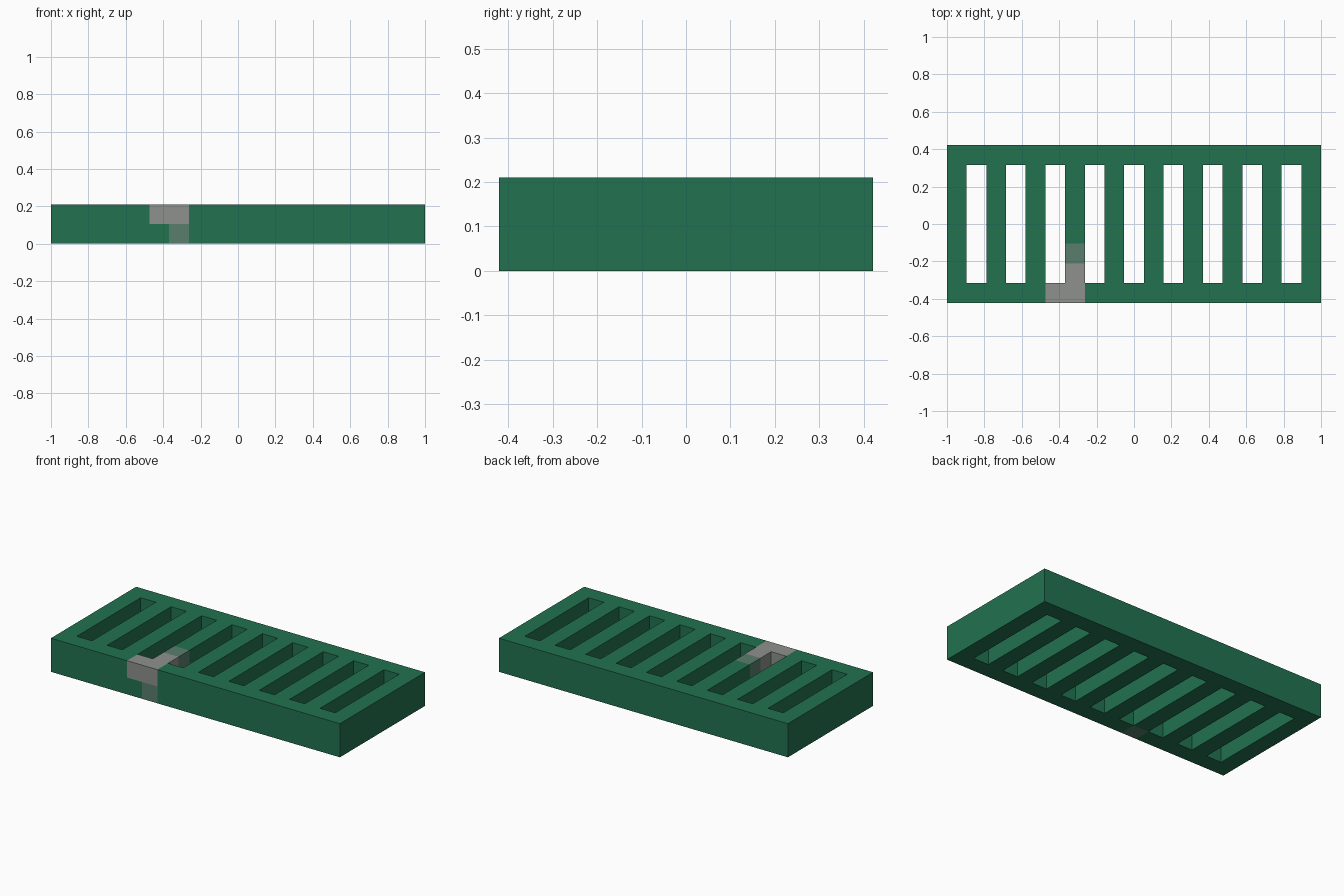
import bpy
import bmesh

cube = bpy.data.objects.get("Cube")
if cube:
    bpy.data.objects.remove(cube, do_unlink=True)

# The grate is laid out on a regular module
COLS, ROWS, LAYERS = 19, 8, 2
UNIT = 2 / COLS


def material(name, rgb):
    mat = bpy.data.materials.new(name)
    mat.use_nodes = True
    colour = (*rgb, 1)
    mat.diffuse_color = colour
    mat.node_tree.nodes["Principled BSDF"].inputs["Base Color"].default_value = colour
    return mat


MATERIALS = [
    material("green", (0.016, 0.17, 0.082)),
    material("light grey", (0.27, 0.285, 0.27)),
    material("grey green", (0.10, 0.21, 0.155)),
]

# Grey patch on the front rail and one bar; every other module is green
PATCH = {(5, 0, 1): 1, (6, 0, 1): 1, (6, 1, 1): 1, (6, 2, 1): 2, (6, 0, 0): 2}


def solid(c, r, k):
    inside = 0 <= c < COLS and 0 <= r < ROWS and 0 <= k < LAYERS
    slot = c % 2 == 1 and 0 < r < ROWS - 1
    return inside and not slot


# Rails, bars and slots as one closed shell
bm = bmesh.new()
for c in range(COLS):
    for r in range(ROWS):
        for k in range(LAYERS):
            if not solid(c, r, k):
                continue
            for axis in range(3):
                for side in (0, 1):
                    neighbour = [c, r, k]
                    neighbour[axis] += 2 * side - 1
                    if solid(*neighbour):
                        continue
                    ring = [(0, 0), (1, 0), (1, 1), (0, 1)]
                    verts = []
                    for a, b in (ring if side else ring[::-1]):
                        p = [c, r, k]
                        p[axis] += side
                        p[(axis + 1) % 3] += a
                        p[(axis + 2) % 3] += b
                        verts.append(bm.verts.new((
                            (p[0] - COLS / 2) * UNIT,
                            (p[1] - ROWS / 2) * UNIT,
                            p[2] * UNIT)))
                    face = bm.faces.new(verts)
                    face.material_index = PATCH.get((c, r, k), 0)
bmesh.ops.remove_doubles(bm, verts=bm.verts, dist=UNIT / 100)

mesh = bpy.data.meshes.new("slotted_grate")
bm.to_mesh(mesh)
bm.free()
for mat in MATERIALS:
    mesh.materials.append(mat)
grate = bpy.data.objects.new("slotted_grate", mesh)
bpy.context.collection.objects.link(grate)
